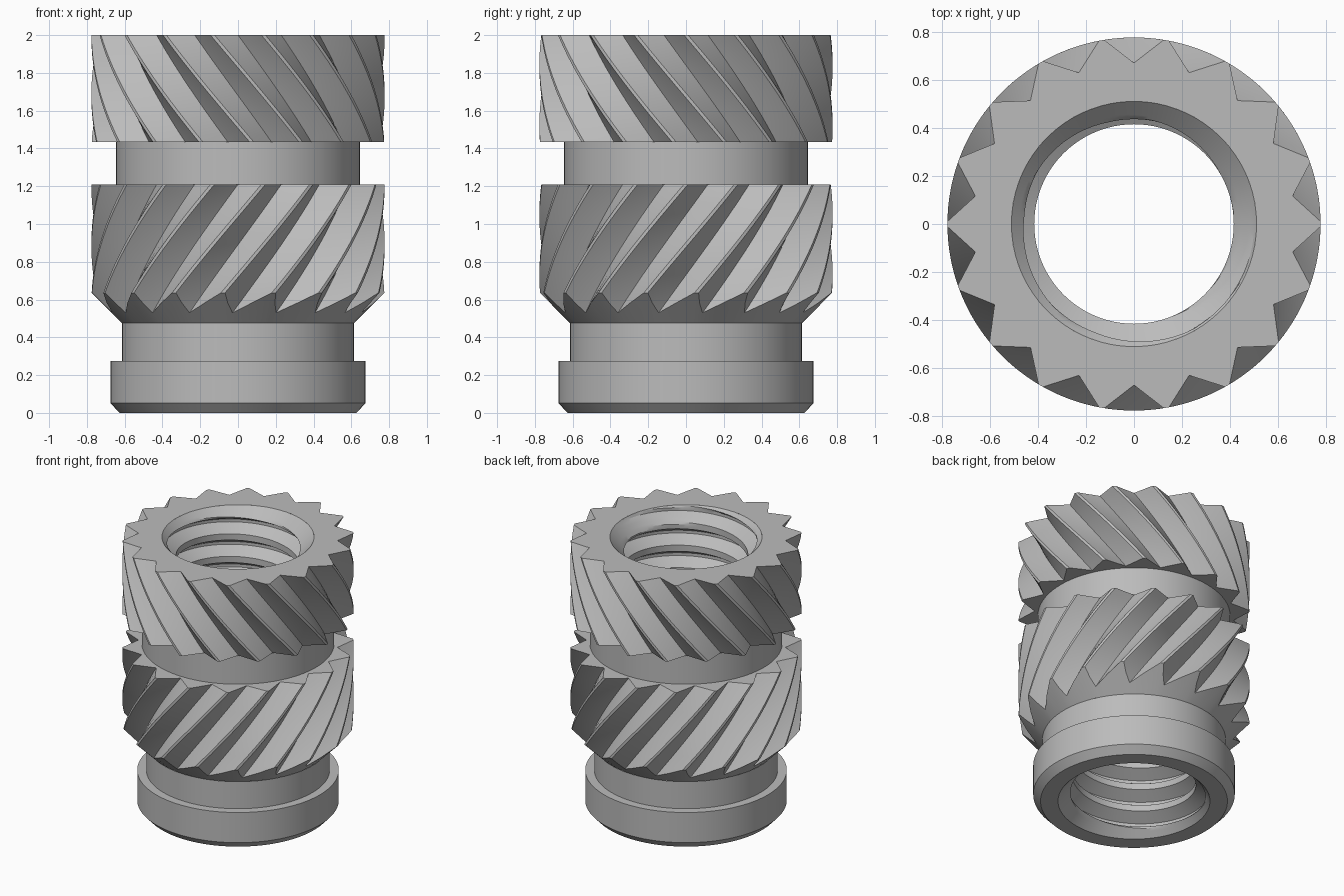
import bpy, bmesh, math
from math import cos, sin, radians, pi

if "Cube" in bpy.data.objects:
    bpy.data.objects.remove(bpy.data.objects["Cube"])

HEIGHT, TIP_R, VALLEY_R, RIM_R = 2.0, 0.776, 0.67, 0.51
TEETH, TWIST = 18, radians(62.5)          # twist per unit of height

metal = bpy.data.materials.new("grey metal")
metal.use_nodes = True
GREY = (0.5, 0.5, 0.5, 1)
metal.diffuse_color = GREY
metal.node_tree.nodes["Principled BSDF"].inputs["Base Color"].default_value = GREY


def polar(r, a, z):
    return (r * cos(a), r * sin(a), z)


def loft(name, rings, closed=True):
    """Skin a list of equal-length rings with quads."""
    bm = bmesh.new()
    rows = [[bm.verts.new(p) for p in ring] for ring in rings]
    n = len(rings[0])
    for low, high in zip(rows, rows[1:]):
        for j in range(n if closed else n - 1):
            k = (j + 1) % n
            bm.faces.new((low[j], low[k], high[k], high[j]))
    bmesh.ops.remove_doubles(bm, verts=bm.verts, dist=1e-5)
    mesh = bpy.data.meshes.new(name)
    bm.to_mesh(mesh)
    bm.free()
    obj = bpy.data.objects.new(name, mesh)
    bpy.context.collection.objects.link(obj)
    mesh.materials.append(metal)
    bpy.ops.object.select_all(action='DESELECT')
    obj.select_set(True)
    bpy.context.view_layer.objects.active = obj
    bpy.ops.object.shade_smooth_by_angle(angle=radians(25))
    return obj


def lathe(name, profile, n=108):
    return loft(name, [[polar(r, 2 * pi * j / n, z) for j in range(n)] for r, z in profile])


def star():
    """Radius and angle of each point round a V-grooved section."""
    half = radians(9.2)
    mx = (VALLEY_R + TIP_R * cos(half)) / 2
    my = TIP_R * sin(half) / 2
    mid_r, mid_a = math.hypot(mx, my), math.atan2(my, mx)
    tooth = [(VALLEY_R, 0), (mid_r, mid_a), (TIP_R, half)]
    tooth += [(r, 2 * pi / TEETH - a) for r, a in ((TIP_R, half), (mid_r, mid_a))]
    return [(r, a + 2 * pi * t / TEETH - pi / 2) for t in range(TEETH) for r, a in tooth]


def knurl(name, start, top, z_ref, hand, bottom_r, bottom_z, top_r, steps=16):
    """Helical teeth; start(r) is the height where a strand of radius r begins."""
    section = star()

    def ring(f):
        pts = []
        for r, a in section:
            z = start(r) + (top - start(r)) * f
            pts.append(polar(r, a + hand * TWIST * (z - z_ref), z))
        return pts

    def circle(r, z, like):
        return [polar(r, math.atan2(p[1], p[0]), z) for p in like]

    rings = [ring(i / steps) for i in range(steps + 1)]
    return loft(name, [circle(bottom_r, bottom_z, rings[0])] + rings
                + [circle(top_r, top, rings[-1])])


# Pilot collar and its groove
lathe("pilot_collar", [(RIM_R, 0), (0.627, 0), (0.676, 0.052), (0.676, 0.275),
                       (0.615, 0.275), (0.615, 0.475)])

# Plain neck between the two toothed bands
lathe("neck", [(0.645, 1.21), (0.645, 1.435)])

# Toothed bands, twisted in opposite directions; the lower one has a tapered lead-in
knurl("lower_knurl", lambda r: 0.475 + (r - 0.615), 1.21, 1.21, 1, 0.615, 0.475, 0.64)
knurl("upper_knurl", lambda r: 1.435, HEIGHT, HEIGHT, -1, 0.64, 1.435, RIM_R)

# Threaded bore with a chamfer at each end
PITCH, MINOR_R, MAJOR_R = 1 / 6, 0.415, 0.5
ROOT, FLANK, SEGS = 0.0105, 0.05, 96
half_rows = [ROOT + FLANK * i / 4 for i in range(5)] + [0.073]
offsets = half_rows + [PITCH - o for o in reversed(half_rows)]
bore = []
for turn in range(-2, 14):
    for off in offsets:
        gap = min(off, PITCH - off)
        thread_r = max(MINOR_R, MAJOR_R - (gap - ROOT) / FLANK * (MAJOR_R - MINOR_R))
        row = []
        for j in range(SEGS + 1):
            z = 1.83 + PITCH * (j / SEGS - turn + 1) - off
            z = min(HEIGHT, max(0, z))
            chamfer_r = RIM_R - min(z, HEIGHT - z)
            row.append(polar(max(thread_r, chamfer_r), 2 * pi * j / SEGS, z))
        bore.append(row)
loft("threaded_bore", bore, closed=False)
